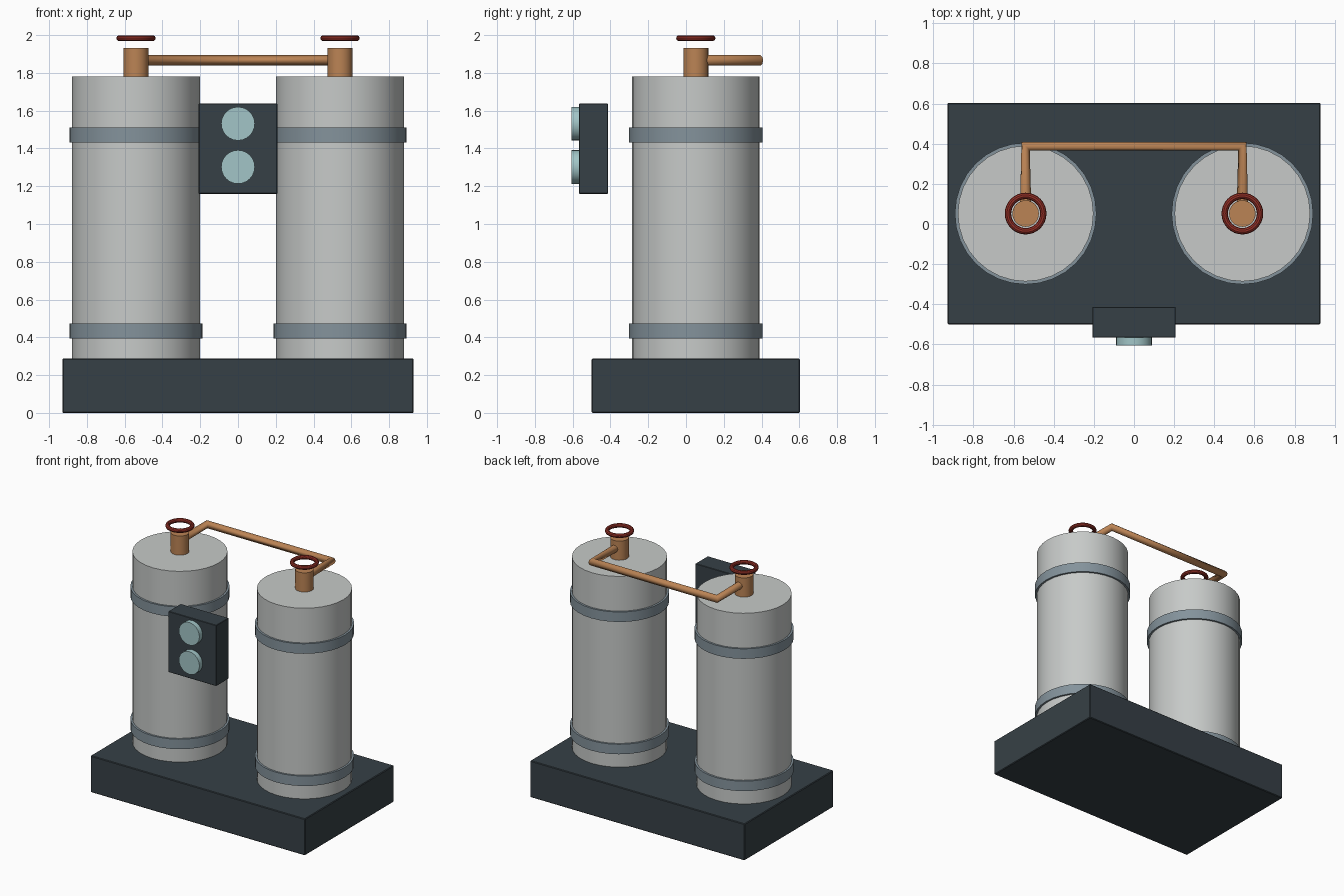
import bpy
import math

cube = bpy.data.objects.get("Cube")
if cube:
    bpy.data.objects.remove(cube, do_unlink=True)


def material(name, rgb):
    m = bpy.data.materials.new(name)
    m.use_nodes = True
    color = (*rgb, 1.0)
    m.diffuse_color = color
    m.node_tree.nodes["Principled BSDF"].inputs["Base Color"].default_value = color
    return m


dark = material("dark slate", (0.037, 0.051, 0.061))
grey = material("tank grey", (0.57, 0.59, 0.58))
steel = material("band steel", (0.23, 0.29, 0.33))
copper = material("copper", (0.50, 0.23, 0.09))
red = material("wheel red", (0.30, 0.03, 0.02))
glass = material("gauge glass", (0.36, 0.56, 0.57))


def finish(name, mat, smooth=True):
    ob = bpy.context.object
    ob.name = name
    ob.data.materials.append(mat)
    if smooth:
        bpy.ops.object.shade_smooth_by_angle(angle=math.radians(35))
    return ob


def box(name, mat, lo, hi, bevel):
    center = [(a + b) / 2 for a, b in zip(lo, hi)]
    bpy.ops.mesh.primitive_cube_add(size=1, location=center)
    bpy.context.object.scale = [b - a for a, b in zip(lo, hi)]
    bpy.ops.object.transform_apply(location=False, rotation=False, scale=True)
    ob = finish(name, mat, False)
    mod = ob.modifiers.new("edge", "BEVEL")
    mod.width = bevel
    mod.segments = 1


def upright(name, mat, x, y, r, z0, z1, sides=32):
    bpy.ops.mesh.primitive_cylinder_add(
        vertices=sides, radius=r, depth=z1 - z0, location=(x, y, (z0 + z1) / 2))
    finish(name, mat)


TANK_X, TANK_Y = 0.54, 0.052

# Base block
box("base", dark, (-0.93, -0.5, 0), (0.93, 0.603, 0.287), 0.005)

# Tanks with bands, valve stems and handwheels
for side, sx in (("left", 1), ("right", -1)):
    x = sx * TANK_X
    upright(side + "_tank", grey, x, TANK_Y, 0.338, 0.28, 1.782)
    for level, z in (("lower", 0.395), ("upper", 1.432)):
        upright(f"{side}_{level}_band", steel, x, TANK_Y, 0.353, z, z + 0.078)
    upright(side + "_valve", copper, x, TANK_Y, 0.066, 1.775, 1.932, 24)
    bpy.ops.mesh.primitive_torus_add(
        major_radius=0.088, minor_radius=0.016, major_segments=32,
        minor_segments=10, location=(x, TANK_Y, 1.984))
    finish(side + "_handwheel", red)

# Connecting pipe behind the valves
curve = bpy.data.curves.new("connecting_pipe", "CURVE")
curve.dimensions = "3D"
curve.bevel_depth = 0.029
curve.bevel_resolution = 3
curve.use_fill_caps = True
spline = curve.splines.new("POLY")
route = [(-TANK_X, TANK_Y), (-TANK_X, 0.388), (TANK_X, 0.388), (TANK_X, TANK_Y)]
spline.points.add(len(route) - 1)
for point, (x, y) in zip(spline.points, route):
    point.co = (x, y, 1.866, 1)
curve.materials.append(copper)
pipe = bpy.data.objects.new("connecting_pipe", curve)
bpy.context.collection.objects.link(pipe)

# Gauge panel with two round gauges
box("gauge_panel", dark, (-0.208, -0.566, 1.16), (0.208, -0.413, 1.637), 0.003)
for level, z in (("lower", 1.302), ("upper", 1.531)):
    bpy.ops.mesh.primitive_cylinder_add(
        vertices=24, radius=0.089, depth=0.05, location=(0, -0.58, z),
        rotation=(math.pi / 2, 0, 0))
    finish(level + "_gauge", glass)
